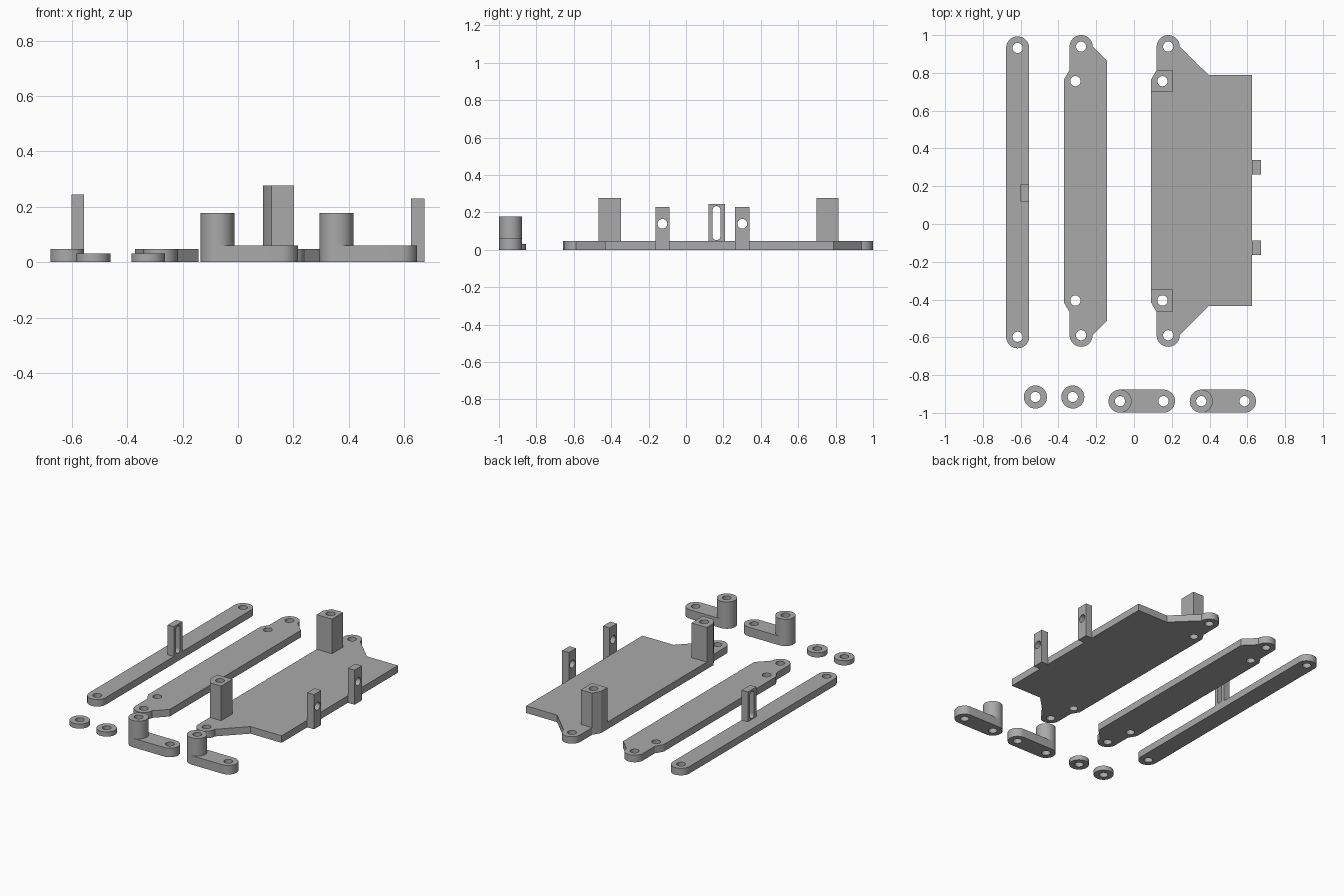
import bpy, bmesh, math
from mathutils import Matrix, Vector

if "Cube" in bpy.data.objects:
    bpy.data.objects.remove(bpy.data.objects["Cube"])

R, H = 0.061, 0.027          # boss radius, screw hole radius
T = 0.047                    # plate thickness

grey = bpy.data.materials.new("light_grey")
grey.diffuse_color = (0.4, 0.4, 0.4, 1)
grey.use_nodes = True
grey.node_tree.nodes["Principled BSDF"].inputs["Base Color"].default_value = grey.diffuse_color


def arc(cx, cy, r, a0=0, a1=360):
    n = max(4, round(abs(a1 - a0) / 7.5))
    steps = n if abs(a1 - a0) == 360 else n + 1
    angles = [math.radians(a0 + (a1 - a0) * i / n) for i in range(steps)]
    return [(cx + r * math.cos(a), cy + r * math.sin(a)) for a in angles]


def slab(loops, lo, hi, upright=False):
    """Extruded outline (first loop) with holes; upright = profile in YZ, extruded along x."""
    bm = bmesh.new()
    for pts in loops:
        vs = [bm.verts.new((x, y, lo)) for x, y in pts]
        for a, b in zip(vs, vs[1:] + vs[:1]):
            bm.edges.new((a, b))
    bmesh.ops.triangle_fill(bm, edges=bm.edges[:], use_beauty=True, normal=(0, 0, 1))
    ext = bmesh.ops.extrude_face_region(bm, geom=bm.faces[:], use_keep_orig=True)
    top = [g for g in ext["geom"] if isinstance(g, bmesh.types.BMVert)]
    bmesh.ops.translate(bm, verts=top, vec=(0, 0, hi - lo))
    if upright:
        bm.transform(Matrix(((0, 0, 1, 0), (1, 0, 0, 0), (0, 1, 0, 0), (0, 0, 0, 1))))
    bmesh.ops.recalc_face_normals(bm, faces=bm.faces[:])
    return bm


def part(name, *slabs):
    me = bpy.data.meshes.new(name)
    whole = bmesh.new()
    for bm in slabs:
        tmp = bpy.data.meshes.new("tmp")
        bm.to_mesh(tmp)
        bm.free()
        whole.from_mesh(tmp)
        bpy.data.meshes.remove(tmp)
    whole.to_mesh(me)
    whole.free()
    me.materials.append(grey)
    ob = bpy.data.objects.new(name, me)
    bpy.context.collection.objects.link(ob)
    bpy.ops.object.select_all(action="DESELECT")
    ob.select_set(True)
    bpy.context.view_layer.objects.active = ob
    bpy.ops.object.shade_smooth_by_angle(angle=math.radians(30))
    return ob


def rect(x0, y0, x1, y1):
    return [(x0, y0), (x1, y0), (x1, y1), (x0, y1)]


# Slim bar with slotted upright tab
bx, y0, y1 = -0.616, -0.597, 0.932
outline = arc(bx, y1, R, 0, 180) + arc(bx, y0, R, 180, 360)
sy, sr = 0.163, 0.021
slot = arc(sy, 0.213, sr, 0, 180) + arc(sy, 0.073, sr, 180, 360)
part("slotted_bar",
     slab([outline, arc(bx, y0, H), arc(bx, y1, H)], 0, T),
     slab([rect(0.119, T, 0.208, 0.245), slot], -0.6, bx + R, upright=True))

# Wide plates share the same ear and hole layout along their left edge
EAR_TOP, EAR_LOW, HOLE_TOP, HOLE_LOW = 0.939, -0.589, 0.756, -0.405


def eared_plate(ear_x, right_side):
    left = ear_x - 0.091
    step = ear_x - R
    outline = (arc(ear_x, EAR_TOP, R, 0, 180)
               + [(step, 0.815), (left, 0.765), (left, -0.415), (step, -0.467)]
               + arc(ear_x, EAR_LOW, R, 180, 360) + right_side)
    holes = [arc(ear_x, y, H) for y in (EAR_TOP, EAR_LOW)]
    holes += [arc(ear_x - 0.03, y, H) for y in (HOLE_TOP, HOLE_LOW)]
    return slab([outline] + holes, 0, T)


part("middle_plate", eared_plate(-0.28, [(-0.143, -0.512), (-0.143, 0.864)]))

# Base plate with two hollow posts and two drilled tabs
ex = 0.181
base = eared_plate(ex, [(0.396, -0.434), (0.624, -0.434), (0.624, 0.788), (0.396, 0.788)])
posts = []
for ys, hole in (((0.698, 0.765, 0.815), HOLE_TOP), ((-0.347, -0.415, -0.467), HOLE_LOW)):
    a, b, c = ys
    pts = [(0.09, a), (0.203, a), (0.203, c), (0.12, c), (0.09, b)]
    posts.append(slab([pts, arc(ex - 0.03, hole, H)], T, 0.277))
tabs = [slab([rect(y - 0.038, 0, y + 0.038, 0.23), arc(y, 0.139, 0.026)], 0.624, 0.673, upright=True)
        for y in (0.301, -0.126)]
part("base_plate", base, *posts, *tabs)

# Crank arms with hollow bosses
for i, (xa, xb) in enumerate(((-0.074, 0.156), (0.356, 0.585))):
    y = -0.938
    outline = arc(xb, y, R, -90, 90) + arc(xa, y, R, 90, 270)
    part(f"crank_arm_{i + 1}",
         slab([outline, arc(xa, y, H), arc(xb, y, H)], 0, 0.06),
         slab([arc(xa, y, R), arc(xa, y, H)], 0.06, 0.178))

# Spacer rings
for i, x in enumerate((-0.522, -0.324)):
    part(f"spacer_ring_{i + 1}", slab([arc(x, -0.916, R), arc(x, -0.916, H)], 0, 0.031))
